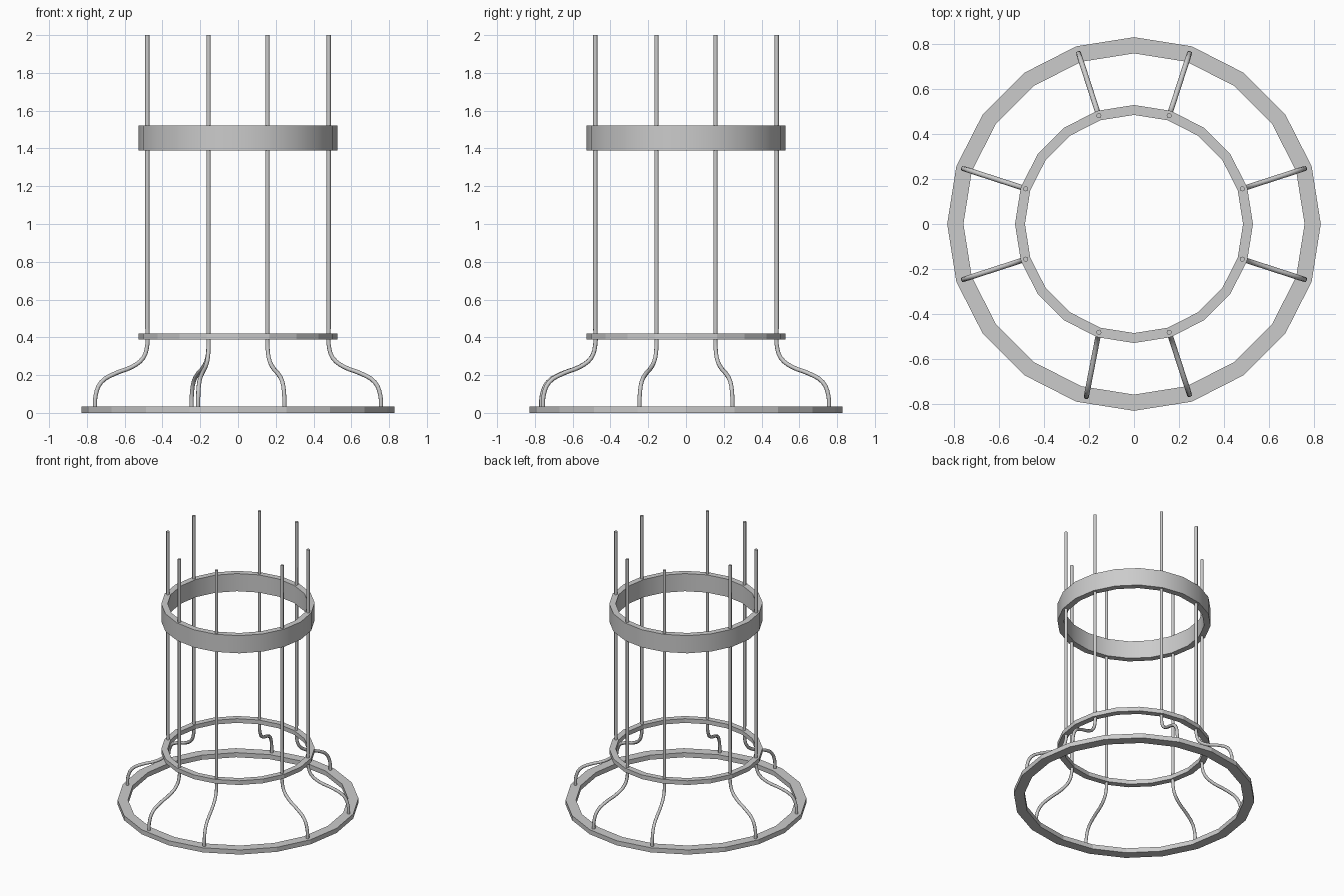
import bpy, bmesh
from math import cos, sin, radians

if "Cube" in bpy.data.objects:
    bpy.data.objects.remove(bpy.data.objects["Cube"])

SIDES = 20


def ring(name, r_in, r_out, z0, z1, smooth=False):
    """Flat-sided ring with a rectangular section."""
    bm = bmesh.new()
    loops = []
    for i in range(SIDES):
        a = radians(360 / SIDES * i)
        loops.append([bm.verts.new((r * cos(a), r * sin(a), z))
                      for r, z in ((r_in, z0), (r_out, z0), (r_out, z1), (r_in, z1))])
    for i in range(SIDES):
        p, q = loops[i], loops[(i + 1) % SIDES]
        for k in range(4):
            n = (k + 1) % 4
            bm.faces.new((p[k], q[k], q[n], p[n]))
    bmesh.ops.recalc_face_normals(bm, faces=bm.faces)
    me = bpy.data.meshes.new(name)
    bm.to_mesh(me)
    bm.free()
    ob = bpy.data.objects.new(name, me)
    bpy.context.collection.objects.link(ob)
    if smooth:
        bpy.ops.object.select_all(action='DESELECT')
        bpy.context.view_layer.objects.active = ob
        ob.select_set(True)
        bpy.ops.object.shade_smooth_by_angle()
    return ob


# Rod profile: outward offset from the upright, height
ROD = [(0.291, 0.02), (0.288, 0.09), (0.257, 0.162), (0.18, 0.208),
       (0.082, 0.245), (0.022, 0.292), (0.0, 0.36), (0.0, 0.45), (0.0, 2.0)]


def rod(name, angle, bend_angle):
    """Upright rod whose foot sweeps outward along bend_angle."""
    a, b = radians(angle), radians(bend_angle)
    cu = bpy.data.curves.new(name, 'CURVE')
    cu.dimensions = '3D'
    cu.bevel_depth = 0.0115
    cu.bevel_resolution = 2
    cu.resolution_u = 3
    cu.use_fill_caps = True
    sp = cu.splines.new('BEZIER')
    sp.bezier_points.add(len(ROD) - 1)
    for i, (d, z) in enumerate(ROD):
        bp = sp.bezier_points[i]
        bp.co = (0.505 * cos(a) + d * cos(b), 0.505 * sin(a) + d * sin(b), z)
        kind = 'VECTOR' if i >= len(ROD) - 2 else 'AUTO'
        bp.handle_left_type = bp.handle_right_type = kind
    ob = bpy.data.objects.new(name, cu)
    bpy.context.collection.objects.link(ob)
    bpy.ops.object.select_all(action='DESELECT')
    bpy.context.view_layer.objects.active = ob
    ob.select_set(True)
    bpy.ops.object.convert(target='MESH')


# Base ring, lower hoop and wide upper band
ring("base_ring", 0.757, 0.829, 0.0, 0.035)
ring("lower_hoop", 0.484, 0.528, 0.388, 0.42)
ring("upper_band", 0.484, 0.528, 1.388, 1.522, smooth=True)

# Four pairs of rods; one foot at the front left is slightly twisted
for k, ang in enumerate((18, 72, 108, 162, 198, 252, 288, 342)):
    rod(f"rod_{k + 1}", ang, 259 if ang == 252 else ang)
